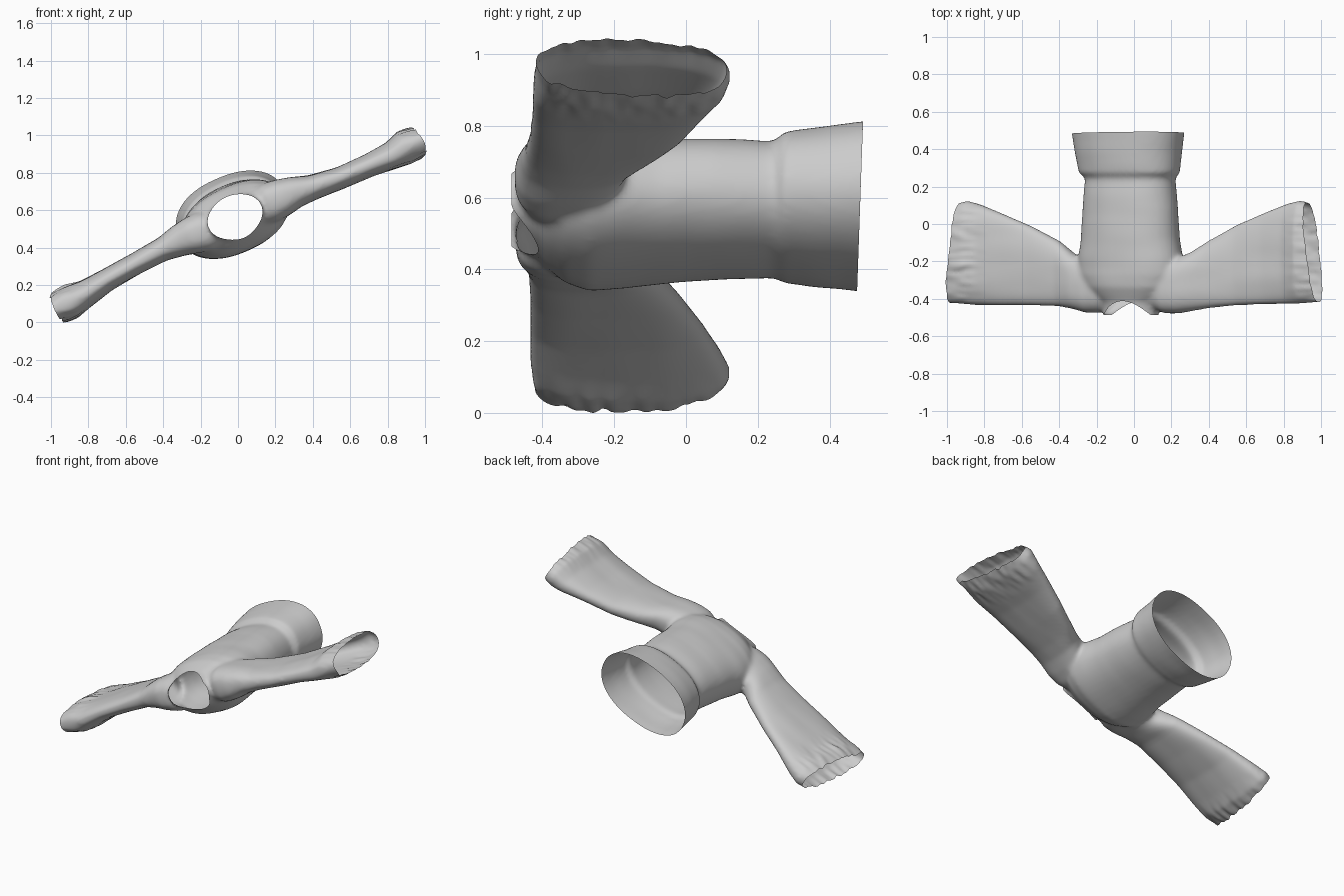
import bpy, bmesh
from math import sin, cos, pi, radians, copysign
from mathutils import Vector, noise

if "Cube" in bpy.data.objects:
    bpy.data.objects.remove(bpy.data.objects["Cube"])

TILT = radians(24)
U = Vector((cos(TILT), 0, sin(TILT)))      # along the shoulders
W = Vector((-sin(TILT), 0, cos(TILT)))     # through the cloth, chest to back
Y = Vector((0, 1, 0))
N = 48


def ring(center, a_dir, b_dir, a, b, power):
    pts = []
    for i in range(N):
        t = 2 * pi * i / N
        c, s = cos(t), sin(t)
        pts.append(center + a_dir * a * copysign(abs(c) ** (2 / power), c)
                   + b_dir * b * copysign(abs(s) ** (2 / power), s))
    return pts


def loft(bm, rings):
    loops = [[bm.verts.new(p) for p in r] for r in rings]
    for r0, r1 in zip(loops, loops[1:]):
        for i in range(N):
            j = (i + 1) % N
            bm.faces.new((r0[i], r0[j], r1[j], r1[i]))
    bm.faces.new(loops[0][::-1])
    bm.faces.new(loops[-1])


def cut(bm, co, no):
    bmesh.ops.bisect_plane(bm, geom=bm.verts[:] + bm.edges[:] + bm.faces[:], dist=1e-5,
                           plane_co=co, plane_no=no, clear_outer=True)


bm = bmesh.new()

# torso with neck stub and flared hem band: y, centre x, centre z, half width, half depth
torso = [(-.62, -.015, .565, .148, .100), (-.46, -.015, .565, .152, .104),
         (-.42, -.015, .565, .165, .112), (-.385, -.012, .56, .21, .138),
         (-.34, -.01, .555, .26, .165), (-.27, -.015, .55, .295, .18),
         (-.18, -.018, .555, .292, .178), (-.08, -.02, .56, .275, .176),
         (.08, -.02, .568, .265, .172), (.235, -.02, .567, .25, .168),
         (.25, -.02, .567, .25, .17), (.272, -.025, .572, .28, .185),
         (.38, -.03, .573, .295, .198), (.49, -.032, .575, .312, .210),
         (.60, -.034, .576, .32, .215)]
loft(bm, [ring(Vector((x, y, z)), U, W, a, b, 2.25) for y, x, z, a, b in torso])

# wide sleeves: x, z of the middle, y of outer and underarm edges, half thickness
right = [(0, .56, -.41, -.16, .09), (.17, .64, -.478, -.17, .112), (.24, .67, -.478, -.18, .102),
         (.31, .70, -.465, -.15, .085),
         (.4, .724, -.45, -.09, .068), (.55, .775, -.435, -.005, .06), (.7, .84, -.43, .06, .062),
         (.82, .892, -.428, .108, .075), (.89, .935, -.425, .126, .094),
         (.94, .955, -.42, .11, .088), (1.03, .99, -.42, .03, .066)]
left = [(0, .55, -.41, -.16, .09), (-.18, .485, -.475, -.18, .112), (-.25, .462, -.475, -.19, .1),
        (-.32, .435, -.455, -.16, .085),
        (-.4, .395, -.44, -.09, .066), (-.55, .32, -.435, -.01, .06), (-.7, .245, -.435, .055, .062),
        (-.82, .175, -.435, .105, .075), (-.89, .14, -.43, .124, .092),
        (-.94, .118, -.425, .11, .088), (-1.03, .08, -.42, .03, .066)]
for rows, order in ((right, (Y, W)), (left, (W, Y))):
    rings = []
    for x, z, y0, y1, t in rows:
        size = {id(Y): (y1 - y0) / 2, id(W): t}
        rings.append(ring(Vector((x, (y0 + y1) / 2, z)), order[0], order[1],
                          size[id(order[0])], size[id(order[1])], 2.6))
    loft(bm, rings)
bmesh.ops.recalc_face_normals(bm, faces=bm.faces[:])

mesh = bpy.data.meshes.new("shirt_blank")
bm.to_mesh(mesh)
bm.free()
shirt = bpy.data.objects.new("shirt", mesh)
bpy.context.collection.objects.link(shirt)

# blend torso and sleeves into one cloth surface
rm = shirt.modifiers.new("blend", 'REMESH')
rm.mode = 'VOXEL'
rm.voxel_size = .012
sm = shirt.modifiers.new("soften", 'SMOOTH')
sm.factor = .5
sm.iterations = 10
deps = bpy.context.evaluated_depsgraph_get()
blended = bpy.data.meshes.new_from_object(shirt.evaluated_get(deps))
shirt.modifiers.clear()
shirt.data = blended

bm = bmesh.new()
bm.from_mesh(blended)

# saddle-shaped neck opening: bend, cut flat, bend back
def dip(p):
    u = (p - Vector((-.015, 0, .565))).dot(U)
    return min(4 * u * u, .075)

for v in bm.verts:
    v.co.y += dip(v.co)
cut(bm, (0, -.412, 0), (0, -1, 0))
for v in bm.verts:
    v.co.y -= dip(v.co)

# hem and cuff openings
cut(bm, (0, .485, .57), (0, 1, -.035))
cut(bm, (.96, -.2, .965), (.9, .12, .42))
cut(bm, (-.96, -.2, .11), (-.9, .12, -.42))

# cloth folds, stronger and ragged at the cuffs
for v in bm.verts:
    p = v.co.copy()
    reach = max(0, min(1, (abs(p.x) - .78) / .15))
    soft = noise.noise(Vector((p.x * 3, p.y * 9, p.z * 3)))
    rag = noise.noise(Vector((p.x * 9, p.y * 30, p.z * 9)) + Vector((5, 3, 1)))
    v.co += W * (.004 * soft + .009 * reach * rag)
    v.co += U * (.01 * reach * rag)

# stand on the ground: only the low cuff is eased, so the torso keeps its height
low = min(v.co.z for v in bm.verts)
for v in bm.verts:
    v.co.z -= low * max(0, min(1, (-v.co.x - .4) / .5))
low = min(v.co.z for v in bm.verts)
for v in bm.verts:
    v.co.z -= low
bm.to_mesh(blended)
bm.free()
blended.name = "shirt"

bpy.context.view_layer.objects.active = shirt
shirt.select_set(True)
bpy.ops.object.shade_smooth_by_angle(angle=radians(40))
